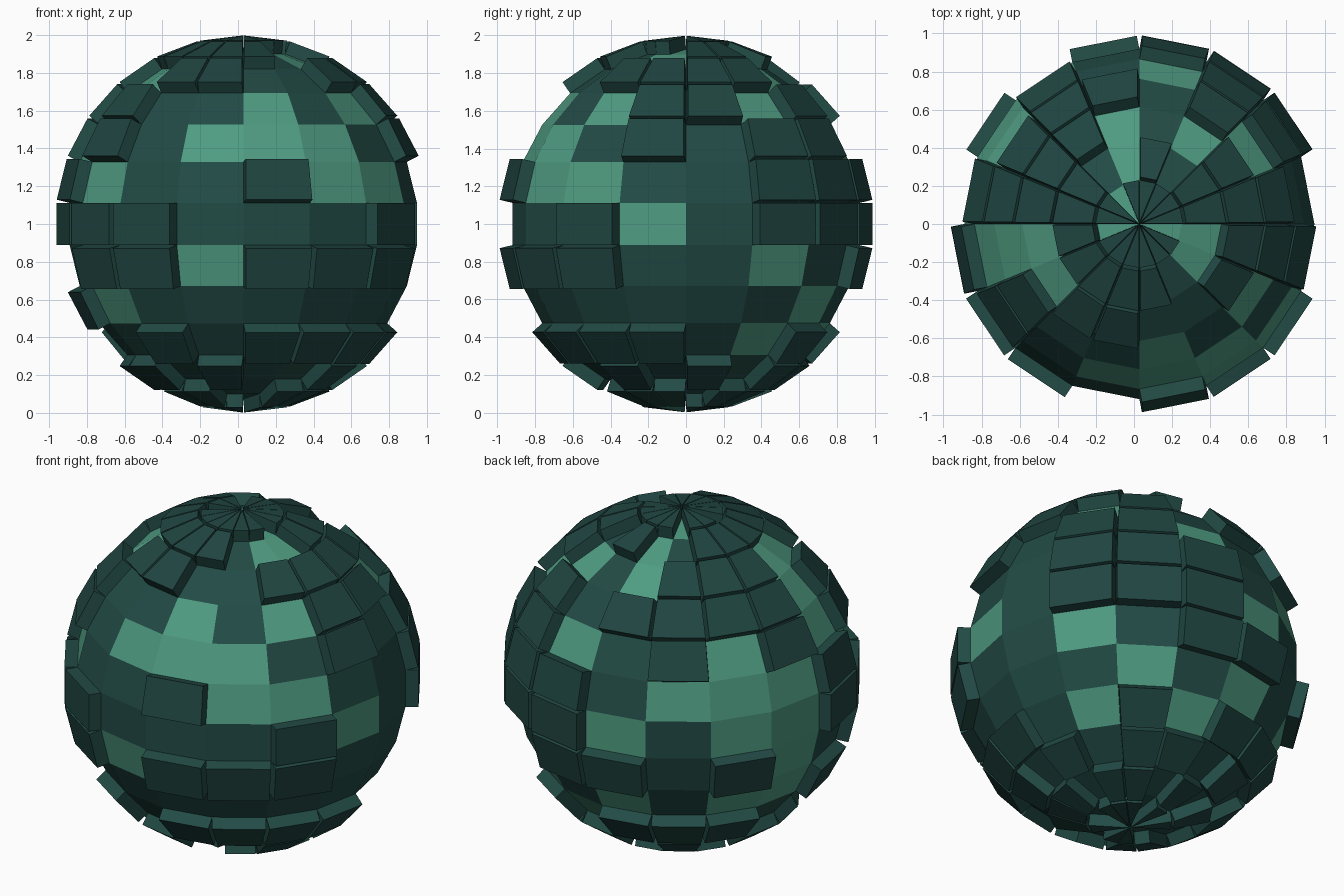
import bpy, bmesh
from math import sin, cos, pi
from mathutils import Vector

if "Cube" in bpy.data.objects:
    bpy.data.objects.remove(bpy.data.objects["Cube"])

R, H = 0.926, 0.072            # sphere radius, raised panel height
CENTRE = Vector((0.028, 0, 1.0))
SEGS, RINGS = 16, 13

# One row per ring, bottom to top; one letter per segment, counter-clockwise from +x
# E raised panel, D flat dark panel, L flat light panel
PANELS = [
    "EEEDEDEDDDEEDEDD",
    "DEEDEDEDDEEDDEEE",
    "EDEEDEDEEEDEDDED",
    "DLELEEEDDDEDEEEE",
    "DDLDLDLLELDDDDDD",
    "DLDEEDELDEELEEED",
    "DEEELDLLEEEDDDEL",
    "DEEEDLLLELDDELLD",
    "DEELDELELEDLLLDE",
    "ELEDEEEELEEDLDLE".replace("ELEEDLDLE", "ELEDDLDLE"),
    "EELDLEEELLEEDDEE",
    "EEDELDEEEEEEEDLL",
    "EEEEELEELEEEEEEL",
]


def material(name, colour):
    m = bpy.data.materials.new(name)
    m.diffuse_color = (*colour, 1)
    m.use_nodes = True
    m.node_tree.nodes["Principled BSDF"].inputs["Base Color"].default_value = m.diffuse_color
    return m


def point(ring, seg):
    lat = -pi / 2 + pi * ring / RINGS
    a = 2 * pi * seg / SEGS
    return CENTRE + R * Vector((cos(lat) * cos(a), cos(lat) * sin(a), sin(lat)))


# Plain faceted sphere
bm = bmesh.new()
south, north = bm.verts.new(point(0, 0)), bm.verts.new(point(RINGS, 0))
grid = [[bm.verts.new(point(r, s)) for s in range(SEGS)] for r in range(1, RINGS)]
raised = []
for r in range(RINGS):
    for s in range(SEGS):
        n = (s + 1) % SEGS
        if r == 0:
            vs = (south, grid[0][n], grid[0][s])
        elif r == RINGS - 1:
            vs = (grid[-1][s], grid[-1][n], north)
        else:
            vs = (grid[r-1][s], grid[r-1][n], grid[r][n], grid[r][s])
        f = bm.faces.new(vs)
        f.material_index = 1 if PANELS[r][s] == "L" else 0
        if PANELS[r][s] == "E":
            raised.append(f)

# Raise the chosen panels one by one along their own normals
bm.normal_update()
normals = [f.normal.copy() for f in raised]
for f, nrm in zip(raised, normals):
    top = bmesh.ops.extrude_discrete_faces(bm, faces=[f])["faces"][0]
    bmesh.ops.translate(bm, vec=nrm * H, verts=top.verts)
    top.material_index = 2
bm.normal_update()

mesh = bpy.data.meshes.new("panelled_sphere")
bm.to_mesh(mesh)
bm.free()
mesh.materials.append(material("dark_green", (0.016, 0.070, 0.060)))
mesh.materials.append(material("light_green", (0.078, 0.33, 0.22)))
mesh.materials.append(material("raised_green", (0.014, 0.060, 0.053)))
ball = bpy.data.objects.new("panelled_sphere", mesh)
bpy.context.collection.objects.link(ball)
